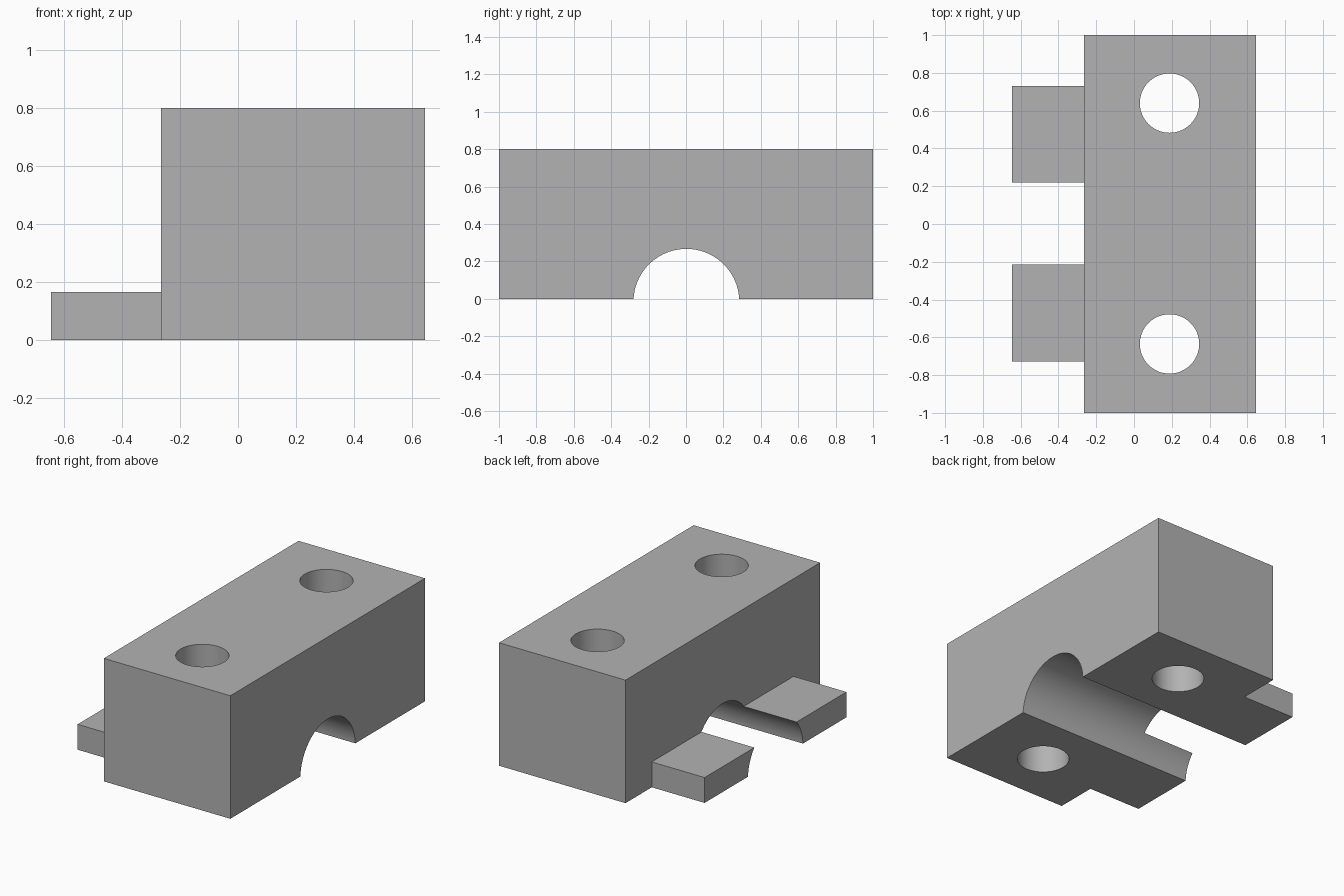
import bpy, math

if "Cube" in bpy.data.objects:
    bpy.data.objects.remove(bpy.data.objects["Cube"])

grey = bpy.data.materials.new("plain grey")
grey.diffuse_color = (0.45, 0.45, 0.45, 1)
grey.use_nodes = True
grey.node_tree.nodes["Principled BSDF"].inputs["Base Color"].default_value = grey.diffuse_color


def box(name, x0, x1, y0, y1, z0, z1):
    bpy.ops.mesh.primitive_cube_add(size=1, location=((x0 + x1) / 2, (y0 + y1) / 2, (z0 + z1) / 2))
    ob = bpy.context.object
    ob.name = name
    ob.scale = (x1 - x0, y1 - y0, z1 - z0)
    bpy.ops.object.transform_apply(location=True, rotation=True, scale=True)
    ob.data.materials.append(grey)
    return ob


def cylinder(name, radius, depth, location, rotation=(0, 0, 0)):
    bpy.ops.mesh.primitive_cylinder_add(vertices=96, radius=radius, depth=depth,
                                        location=location, rotation=rotation)
    ob = bpy.context.object
    ob.name = name
    ob.data.materials.append(grey)
    return ob


def combine(target, tool, operation):
    mod = target.modifiers.new(tool.name, 'BOOLEAN')
    mod.operation = operation
    mod.solver = 'EXACT'
    mod.object = tool
    bpy.context.view_layer.objects.active = target
    bpy.ops.object.modifier_apply(modifier=mod.name)
    bpy.data.objects.remove(tool, do_unlink=True)


# Main block
block = box("clamp_block", -0.265, 0.645, -1, 1, 0, 0.8)

# Foot tabs: one ledge that the channel splits in two
combine(block, box("foot_ledge", -0.645, -0.2, -0.727, 0.73, 0, 0.165), 'UNION')

# Round channel along the underside
combine(block, cylinder("channel", 0.283, 2, (0, 0.002, -0.016), (0, math.pi / 2, 0)), 'DIFFERENCE')

# Vertical bolt holes
for y in (-0.635, 0.64):
    combine(block, cylinder("bolt_hole", 0.157, 2, (0.188, y, 0.4)), 'DIFFERENCE')

# Smooth the round walls, keep the edges sharp
bpy.ops.object.select_all(action='DESELECT')
block.select_set(True)
bpy.context.view_layer.objects.active = block
bpy.ops.object.shade_smooth_by_angle(angle=math.radians(30))
